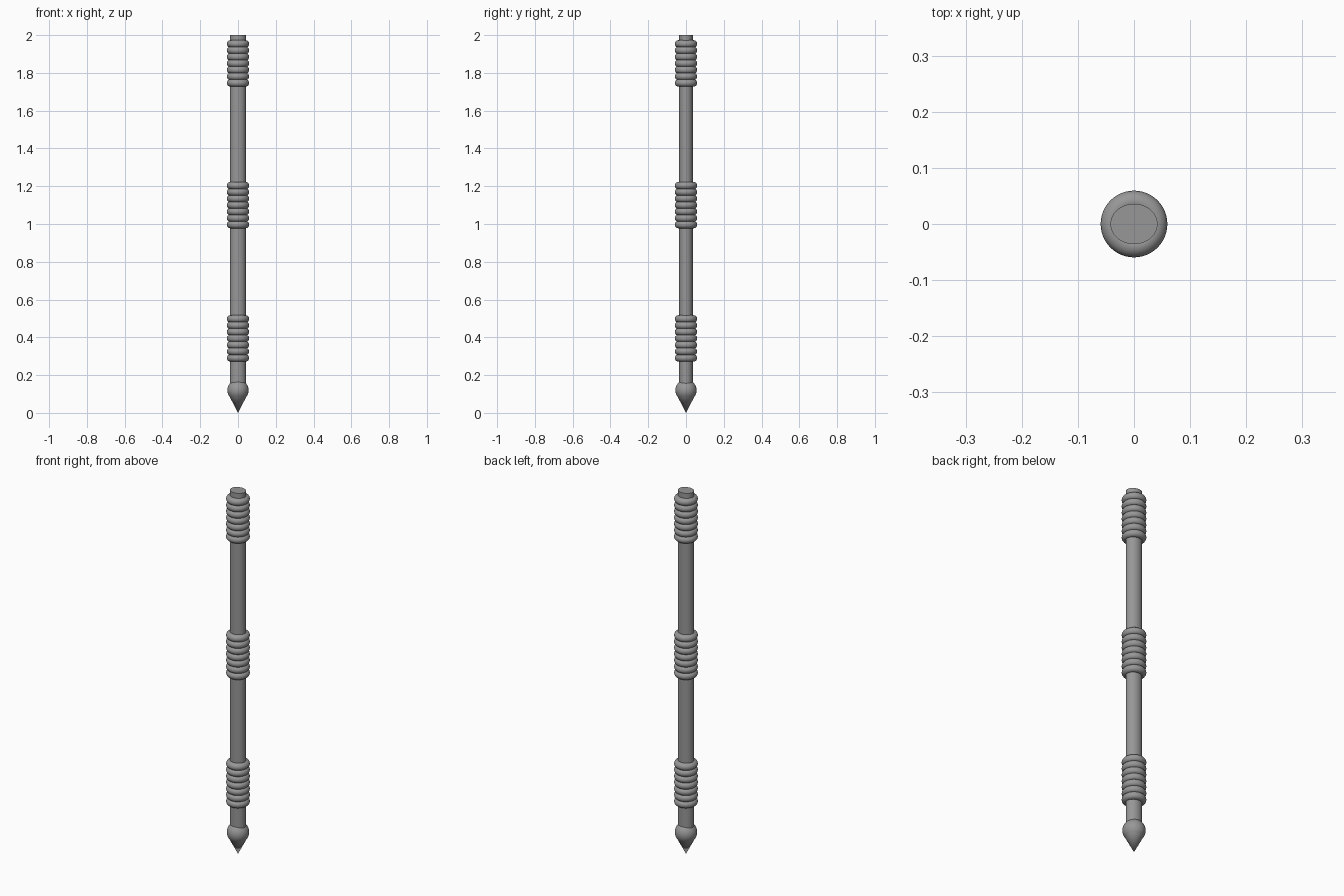
import bpy
import math

cube = bpy.data.objects.get("Cube")
if cube:
    bpy.data.objects.remove(cube, do_unlink=True)

# Single grey finish
grey = bpy.data.materials.new("grey metal")
grey.use_nodes = True
colour = (0.31, 0.31, 0.31, 1)
grey.diffuse_color = colour
grey.node_tree.nodes["Principled BSDF"].inputs["Base Color"].default_value = colour


def finish(name):
    obj = bpy.context.object
    obj.name = name
    obj.data.materials.append(grey)
    bpy.ops.object.shade_smooth_by_angle(angle=math.radians(40))
    return obj


# Slightly oval shaft
SHAFT_BOTTOM, SHAFT_TOP = 0.12, 2.0
bpy.ops.mesh.primitive_cylinder_add(
    vertices=48, radius=1, depth=SHAFT_TOP - SHAFT_BOTTOM,
    location=(0, 0, (SHAFT_BOTTOM + SHAFT_TOP) / 2))
bpy.context.object.scale = (0.042, 0.036, 1)
bpy.ops.object.transform_apply(location=False, rotation=False, scale=True)
finish("shaft")

# Three grips, each a stack of rounded rings
RINGS, PITCH = 7, 0.0345
for grip, middle in (("lower", 0.394), ("middle", 1.10), ("upper", 1.85)):
    for i in range(RINGS):
        z = middle + (i - (RINGS - 1) / 2) * PITCH
        bpy.ops.mesh.primitive_torus_add(
            major_segments=48, minor_segments=16,
            major_radius=0.04, minor_radius=0.0195, location=(0, 0, z))
        finish(f"{grip}_grip_ring_{i + 1}")

# Ball and pointed tip
bpy.ops.mesh.primitive_uv_sphere_add(
    segments=48, ring_count=24, radius=0.056, location=(0, 0, 0.12))
finish("tip_ball")
bpy.ops.mesh.primitive_cone_add(
    vertices=48, radius1=0.049, radius2=0, depth=0.095,
    location=(0, 0, 0.0475), rotation=(math.pi, 0, 0))
finish("tip_point")
